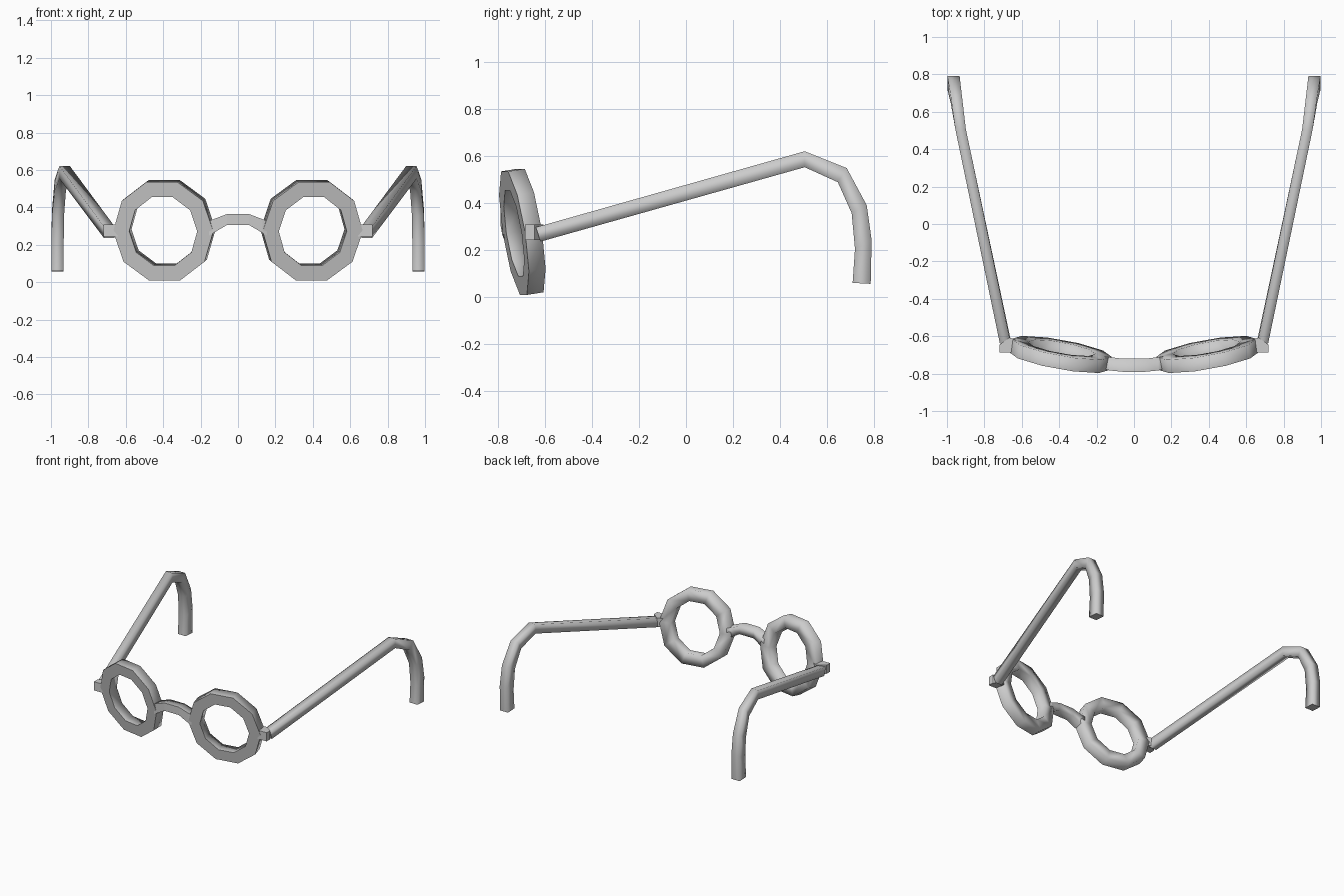
import bpy, bmesh
from math import radians, cos, sin, pi
from mathutils import Matrix, Vector

if "Cube" in bpy.data.objects:
    bpy.data.objects.remove(bpy.data.objects["Cube"])


def make_object(name, bm, mirror=True, flat_front=False, smooth=True):
    bmesh.ops.recalc_face_normals(bm, faces=bm.faces)
    me = bpy.data.meshes.new(name)
    bm.to_mesh(me)
    bm.free()
    ob = bpy.data.objects.new(name, me)
    bpy.context.collection.objects.link(ob)
    for p in me.polygons:
        p.use_smooth = smooth and not (flat_front and p.normal.y < -0.9)
    if mirror:
        mod = ob.modifiers.new("mirror", 'MIRROR')
        mod.use_mirror_merge = False
    return ob


def bridge_loops(bm, a, b):
    n = len(a)
    for i in range(n):
        bm.faces.new((a[i], a[(i + 1) % n], b[(i + 1) % n], b[i]))


def loft(bm, sections):
    loops = [[bm.verts.new(p) for p in s] for s in sections]
    for a, b in zip(loops, loops[1:]):
        bridge_loops(bm, a, b)
    return bm.faces.new(loops[0]), bm.faces.new(loops[-1])


# Ten-sided lens rim: square section, tilted and wrapped back at the outside
SIDES, DEPTH = 10, 0.073
pose = (Matrix.Translation((0.4, -0.733, 0.272))
        @ Matrix.Rotation(radians(10.2), 4, 'Z')
        @ Matrix.Rotation(radians(8.8), 4, 'X'))
bm = bmesh.new()
loops = []
for rx, rz, y in ((0.272, 0.28, 0), (0.272, 0.28, DEPTH),
                  (0.185, 0.194, DEPTH), (0.185, 0.194, 0)):
    loops.append([bm.verts.new(pose @ Vector((rx * cos(2 * pi * i / SIDES), y,
                                              rz * sin(2 * pi * i / SIDES))))
                  for i in range(SIDES)])
for k in range(4):
    bridge_loops(bm, loops[k], loops[(k + 1) % 4])
make_object("lens_rim", bm, flat_front=True)

# Arched nose bridge: x, front y, back y, bottom z, top z
bm = bmesh.new()
half = [(0.155, -0.777, -0.706, 0.25, 0.328), (0.13, -0.783, -0.712, 0.264, 0.337),
        (0.06, -0.79, -0.72, 0.305, 0.364)]
stations = [(-x, *r) for x, *r in half] + half[::-1]
loft(bm, [[(x, f, b0), (x, b, b0), (x, b, t), (x, f, t)]
          for x, f, b, b0, t in stations])
make_object("nose_bridge", bm, mirror=False, flat_front=True)

# Hinge block at the outside of each rim
bm = bmesh.new()
plan = [(0.61, -0.685), (0.719, -0.687), (0.719, -0.645), (0.665, -0.607), (0.61, -0.63)]
loft(bm, [[(x, y, z) for x, y in plan] for z in (0.243, 0.308)])
make_object("hinge", bm, smooth=False)

# Temple arm with ear hook: upper (y, z), lower (y, z), inner x, outer x
arm = [((-0.64, 0.297), (-0.62, 0.236), 0.659, 0.717),
       ((0.506, 0.621), (0.506, 0.553), 0.899, 0.955),
       ((0.685, 0.549), (0.647, 0.489), 0.920, 0.980),
       ((0.770, 0.391), (0.706, 0.357), 0.930, 0.994),
       ((0.791, 0.243), (0.720, 0.205), 0.932, 0.998),
       ((0.787, 0.056), (0.710, 0.060), 0.932, 0.998)]
bm = bmesh.new()
caps = loft(bm, [[(i, *u), (o, *u), (o, *l), (i, *l)] for u, l, i, o in arm])
cap_ids = [len(bm.faces) - 2, len(bm.faces) - 1]
temple = make_object("temple_arm", bm)
for i in cap_ids:
    temple.data.polygons[i].use_smooth = False
